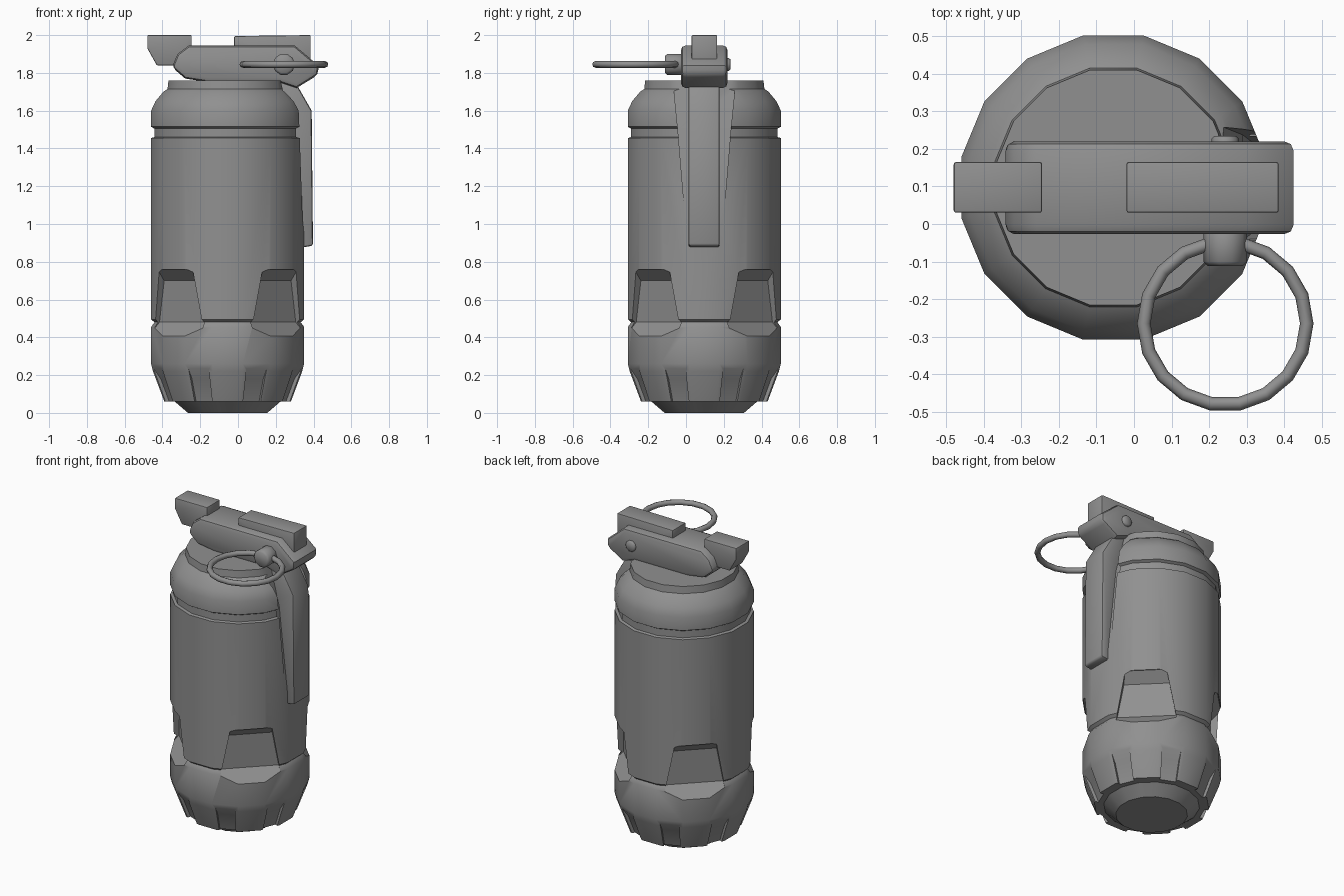
import bpy, bmesh, math
from mathutils import Matrix, Vector

cube = bpy.data.objects.get("Cube")
if cube:
    bpy.data.objects.remove(cube, do_unlink=True)

CX, CY = -0.055, 0.097          # axis of the canister
SIDES = 16

metal = bpy.data.materials.new("grey metal")
metal.use_nodes = True
metal.diffuse_color = (0.28, 0.28, 0.28, 1)
metal.node_tree.nodes["Principled BSDF"].inputs["Base Color"].default_value = (0.28, 0.28, 0.28, 1)


def finish(name, bm):
    bmesh.ops.recalc_face_normals(bm, faces=bm.faces)
    mesh = bpy.data.meshes.new(name)
    bm.to_mesh(mesh)
    bm.free()
    mesh.materials.append(metal)
    obj = bpy.data.objects.new(name, mesh)
    bpy.context.collection.objects.link(obj)
    return obj


def activate(obj):
    bpy.ops.object.select_all(action='DESELECT')
    obj.select_set(True)
    bpy.context.view_layer.objects.active = obj


def smooth(obj, angle=40):
    activate(obj)
    bpy.ops.object.shade_smooth_by_angle(angle=math.radians(angle))


def loft(bm, rings, closed=False):
    """Skin a list of point rings, capping the ends unless closed."""
    loops = [[bm.verts.new(p) for p in ring] for ring in rings]
    n = len(loops[0])
    pairs = list(zip(loops, loops[1:]))
    if closed:
        pairs.append((loops[-1], loops[0]))
    else:
        bm.faces.new(loops[0])
        bm.faces.new(loops[-1])
    for a, b in pairs:
        for i in range(n):
            j = (i + 1) % n
            bm.faces.new((a[i], a[j], b[j], b[i]))


def lathe(name, profile):
    bm = bmesh.new()
    turn = [(k + 0.5) * math.tau / SIDES for k in range(SIDES)]
    grow = 1 / math.cos(math.pi / SIDES)
    loft(bm, [[(CX + r * grow * math.cos(a), CY + r * grow * math.sin(a), z) for a in turn]
              for r, z in profile])
    return finish(name, bm)


def plate(name, outline, y0, y1, bevel):
    """Side outline in x and z, extruded along y with softened edges."""
    bm = bmesh.new()
    loft(bm, [[(x, y, z) for x, z in outline] for y in (y0, y1)])
    obj = finish(name, bm)
    activate(obj)
    mod = obj.modifiers.new("soft edges", 'BEVEL')
    mod.width = bevel
    mod.segments = 2
    mod.limit_method = 'ANGLE'
    mod.angle_limit = math.radians(50)
    bpy.ops.object.modifier_apply(modifier=mod.name)
    smooth(obj)
    return obj


def cut(target, rows, angles):
    """Cut radial pockets; each row is height, floor distance and half width."""
    for a in angles:
        place = Matrix.Translation((CX, CY, 0)) @ Matrix.Rotation(math.radians(a), 4, 'Z')
        bm = bmesh.new()
        loft(bm, [[place @ Vector(p) for p in
                   ((d, -w, z), (0.6, -w, z), (0.6, w, z), (d, w, z))] for z, d, w in rows])
        bmesh.ops.triangulate(bm, faces=bm.faces)
        cutter = finish("pocket_cutter", bm)
        cutter.hide_render = True
        activate(target)
        mod = target.modifiers.new("pocket", 'BOOLEAN')
        mod.operation = 'DIFFERENCE'
        mod.solver = 'EXACT'
        mod.object = cutter
        bpy.ops.object.modifier_apply(modifier=mod.name)
        bpy.data.objects.remove(cutter, do_unlink=True)


def rod(name, x, z, radius, y0, y1, sides, bevel):
    bm = bmesh.new()
    turn = [k * math.tau / sides for k in range(sides)]
    loft(bm, [[(x + r * math.cos(a), y, z + r * math.sin(a)) for a in turn]
              for r, y in ((radius - bevel, y0), (radius, y0 + bevel),
                           (radius, y1 - bevel), (radius - bevel, y1))])
    obj = finish(name, bm)
    smooth(obj, 50)
    return obj


# Canister with base cap, grooves and rounded shoulder
body = lathe("canister", [
    (0.21, 0), (0.28, 0.06), (0.335, 0.06), (0.395, 0.22), (0.405, 0.26),
    (0.405, 0.455), (0.387, 0.48), (0.405, 0.495), (0.405, 1.455), (0.388, 1.46),
    (0.388, 1.505), (0.405, 1.515), (0.405, 1.60), (0.382, 1.65), (0.34, 1.70),
    (0.318, 1.715), (0.313, 1.76)])

# Four diagonal grip pockets
cut(body, [(0.39, 0.42, 0.19), (0.48, 0.335, 0.175), (0.70, 0.34, 0.135),
           (0.76, 0.40, 0.125)], range(45, 360, 90))
# Flutes around the base
cut(body, [(0.05, 0.31, 0.05), (0.18, 0.36, 0.055), (0.25, 0.41, 0.06)],
    [22.5 + 45 * k for k in range(8)])
# Channel for the lever
cut(body, [(0.90, 0.41, 0.09), (1.50, 0.345, 0.14), (1.80, 0.27, 0.17)], [0])
smooth(body)

# Fuse head
plate("fuse_head", [(-0.35, 1.83), (-0.28, 1.77), (-0.15, 1.75), (0.22, 1.75), (0.31, 1.72),
                    (0.425, 1.79), (0.425, 1.84), (0.30, 1.945), (-0.26, 1.945), (-0.32, 1.90)],
      -0.027, 0.22, 0.025)

# Raised lever hinge, thumb block and lever arm
plate("lever_top", [(-0.02, 1.92), (-0.02, 1.995), (0.385, 2.0), (0.385, 1.84), (0.28, 1.84)],
      0.03, 0.165, 0.006)
plate("thumb_block", [(-0.48, 2.0), (-0.245, 2.0), (-0.245, 1.90), (-0.34, 1.84),
                      (-0.43, 1.84), (-0.48, 1.93)], 0.03, 0.165, 0.006)
plate("lever_arm", [(0.31, 1.74), (0.39, 1.60), (0.397, 0.885), (0.335, 0.875),
                    (0.25, 1.55), (0.20, 1.76)], 0.013, 0.178, 0.012)

# Safety pin, its rear end and pull ring
rod("safety_pin", 0.243, 1.845, 0.058, -0.112, 0.0, 10, 0.012)
rod("pin_end", 0.243, 1.845, 0.036, 0.18, 0.235, 10, 0.008)

bm = bmesh.new()
RING, TUBE, STEPS = 0.217, 0.018, 18
loft(bm, [[(0.243 + (RING + TUBE * math.cos(t)) * math.cos(a),
            -0.265 + (RING + TUBE * math.cos(t)) * math.sin(a),
            1.845 + TUBE * math.sin(t)) for t in [j * math.tau / 8 for j in range(8)]]
          for a in [k * math.tau / STEPS for k in range(STEPS)]], closed=True)
smooth(finish("pull_ring", bm), 60)
